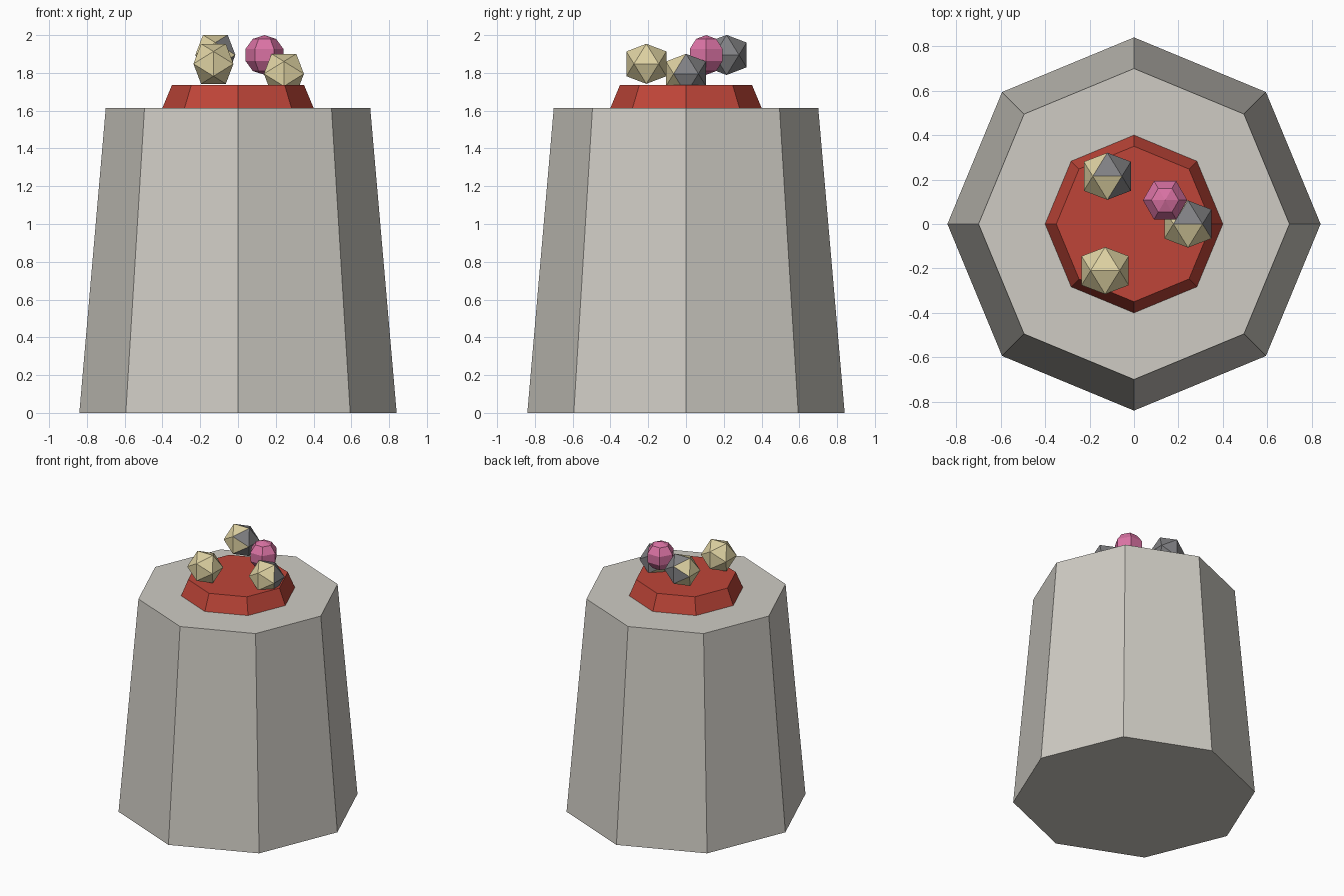
import bpy, bmesh, math
from mathutils import Vector

if "Cube" in bpy.data.objects:
    bpy.data.objects.remove(bpy.data.objects["Cube"])


def material(name, rgb):
    m = bpy.data.materials.new(name)
    m.diffuse_color = (*rgb, 1)
    m.use_nodes = True
    m.node_tree.nodes["Principled BSDF"].inputs["Base Color"].default_value = m.diffuse_color
    return m


def finish(name, bm, loc, mats):
    mesh = bpy.data.meshes.new(name)
    bm.to_mesh(mesh)
    bm.free()
    ob = bpy.data.objects.new(name, mesh)
    ob.location = loc
    for m in mats:
        mesh.materials.append(m)
    bpy.context.collection.objects.link(ob)
    return ob


def lathe(name, sides, profile, loc=(0, 0, 0), mats=()):
    """Flat-faced turned shape from (radius, z) pairs, first corner on +x."""
    bm = bmesh.new()
    rings = []
    for r, z in profile:
        rings.append([bm.verts.new((r * math.cos(math.tau * i / sides),
                                    r * math.sin(math.tau * i / sides), z))
                      for i in range(sides)])
    for a, b in zip(rings, rings[1:]):
        for i in range(sides):
            j = (i + 1) % sides
            bm.faces.new((a[i], a[j], b[j], b[i]))
    if profile[0][0] > 0:
        bm.faces.new(rings[0][::-1])
    if profile[-1][0] > 0:
        bm.faces.new(rings[-1])
    bmesh.ops.remove_doubles(bm, verts=bm.verts[:], dist=1e-5)
    bmesh.ops.recalc_face_normals(bm, faces=bm.faces[:])
    return finish(name, bm, loc, mats)


def icosahedron(name, loc, half, mats, shade_dir=None):
    """Twenty-sided ball; faces towards shade_dir take the second material."""
    s = half / 1.618
    bm = bmesh.new()
    for a in (-half, half):
        for b in (-s, s):
            for co in ((a, b, 0), (0, a, b), (b, 0, a)):
                bm.verts.new(co)
    bmesh.ops.convex_hull(bm, input=bm.verts[:])
    bmesh.ops.recalc_face_normals(bm, faces=bm.faces[:])
    if shade_dir:
        for f in bm.faces:
            if f.normal.dot(Vector(shade_dir)) > 0.06:
                f.material_index = 1
    return finish(name, bm, loc, mats)


stone = material("stone", (0.62, 0.60, 0.55))
red = material("red", (0.52, 0.06, 0.04))
cream = material("cream", (0.73, 0.64, 0.36))
grey = material("grey", (0.22, 0.22, 0.23))
pink = material("pink", (0.70, 0.17, 0.37))

# Tapered octagonal base and red plate on top
lathe("pedestal", 8, [(0.84, 0), (0.70, 1.615)], mats=[stone])
lathe("red_plate", 8, [(0.40, 1.615), (0.35, 1.735)], mats=[red])

# Faceted balls, two of them partly grey
icosahedron("back_ball", (-0.12, 0.215, 1.895), 0.106, [cream, grey], (1.2, 1, 0))
icosahedron("front_ball", (-0.13, -0.21, 1.848), 0.106, [cream])
icosahedron("right_ball", (0.243, 0, 1.795), 0.106, [cream, grey], (1, 1, 0))

# Six-sided pink bead
R = 0.105
lathe("pink_bead", 6,
      [(abs(R * math.sin(math.pi * k / 5)), -R * math.cos(math.pi * k / 5))
       if 0 < k < 5 else (0, -R if k == 0 else R) for k in range(6)],
      (0.14, 0.107, 1.895), [pink])
